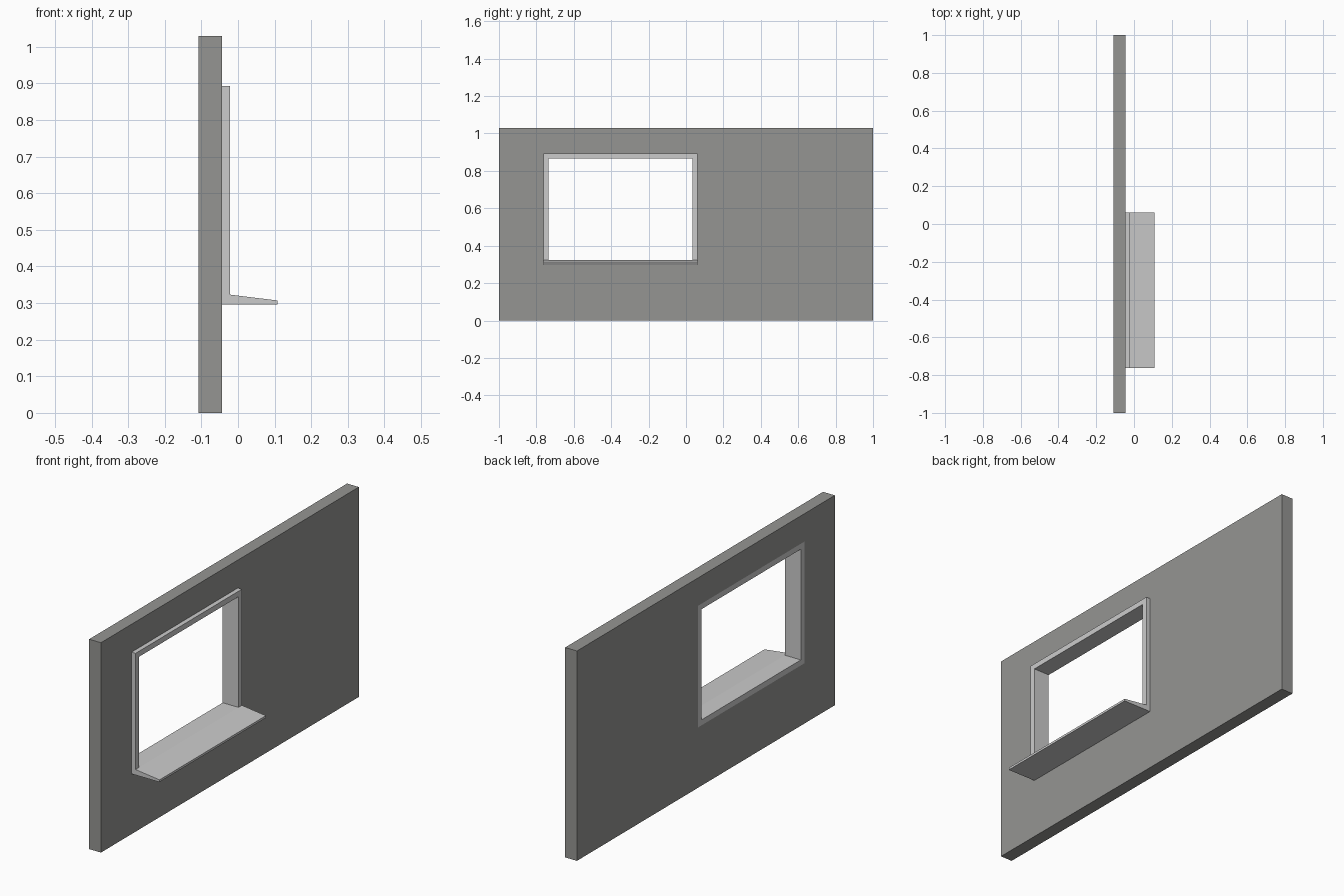
import bpy
import bmesh
from mathutils import Vector

if "Cube" in bpy.data.objects:
    bpy.data.objects.remove(bpy.data.objects["Cube"])

# Shared dimensions
BACK, WALL_FRONT, FRAME_FRONT, SILL_TIP = -0.108, -0.044, -0.022, 0.108
Y0, Y1, Z0, Z1 = -0.763, 0.062, 0.296, 0.893   # outside of the window frame
T = 0.027                                      # frame thickness
WALL_TOP = 1.03


def prism(name, points, direction):
    """Extrude a closed planar outline along a direction."""
    bm = bmesh.new()
    face = bm.faces.new([bm.verts.new(p) for p in points])
    res = bmesh.ops.extrude_face_region(bm, geom=[face], use_keep_orig=True)
    verts = [g for g in res["geom"] if isinstance(g, bmesh.types.BMVert)]
    bmesh.ops.translate(bm, verts=verts, vec=Vector(direction))
    bmesh.ops.recalc_face_normals(bm, faces=bm.faces)
    mesh = bpy.data.meshes.new(name)
    bm.to_mesh(mesh)
    bm.free()
    obj = bpy.data.objects.new(name, mesh)
    bpy.context.collection.objects.link(obj)
    return obj


def rect(x, y0, y1, z0, z1):
    return [(x, y0, z0), (x, y1, z0), (x, y1, z1), (x, y0, z1)]


# Wall panel with a window opening
wall = prism("wall", rect(BACK, -1, 1, 0, WALL_TOP), (WALL_FRONT - BACK, 0, 0))
cutter = prism("opening_cutter", rect(-0.3, Y0, Y1, Z0, Z1), (0.6, 0, 0))
cutter.hide_render = True
cutter.hide_set(True)
cut = wall.modifiers.new("opening", 'BOOLEAN')
cut.operation = 'DIFFERENCE'
cut.solver = 'EXACT'
cut.object = cutter
dark = bpy.data.materials.new("dark_wall")
dark.diffuse_color = (0.3, 0.3, 0.29, 1)
dark.use_nodes = True
dark.node_tree.nodes["Principled BSDF"].inputs["Base Color"].default_value = dark.diffuse_color
wall.data.materials.append(dark)

# Jambs and head as one U-shaped frame standing on the sill
u_shape = [(Y0, Z0 + T), (Y0, Z1), (Y1, Z1), (Y1, Z0 + T),
           (Y1 - T, Z0 + T), (Y1 - T, Z1 - T), (Y0 + T, Z1 - T), (Y0 + T, Z0 + T)]
prism("window_frame", [(BACK, y, z) for y, z in u_shape], (FRAME_FRONT - BACK, 0, 0))

# Sill running through the wall, sloping down to its outer edge
sill_profile = [(BACK, Z0), (SILL_TIP, Z0), (SILL_TIP, Z0 + 0.011),
                (FRAME_FRONT, Z0 + T), (BACK, Z0 + T)]
prism("window_sill", [(x, Y0, z) for x, z in sill_profile], (0, Y1 - Y0, 0))
